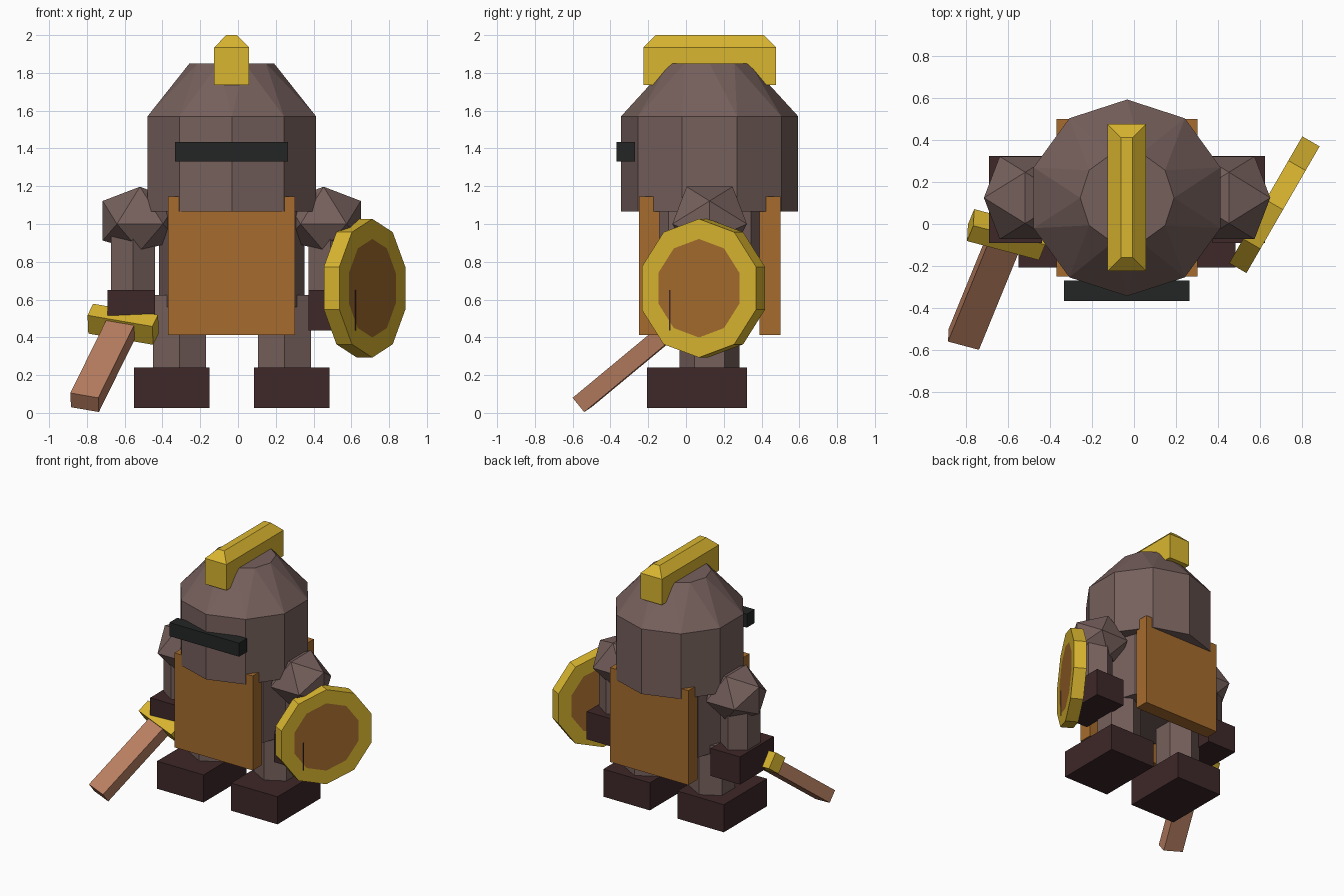
import bpy, bmesh, math
from mathutils import Matrix, Vector

if "Cube" in bpy.data.objects:
    bpy.data.objects.remove(bpy.data.objects["Cube"])


def material(name, rgb):
    lin = [(c / 255 / 12.92) if c < 11 else ((c / 255 + 0.055) / 1.055) ** 2.4 for c in rgb]
    m = bpy.data.materials.new(name)
    m.use_nodes = True
    m.diffuse_color = (*lin, 1)
    m.node_tree.nodes["Principled BSDF"].inputs["Base Color"].default_value = (*lin, 1)
    return m


STEEL = material("dull steel", (118, 96, 92))
GOLD = material("gold", (218, 182, 48))
WOOD = material("orange wood", (166, 108, 46))
LEATHER = material("dark leather", (62, 40, 41))
BLACK = material("visor black", (36, 37, 37))
COPPER = material("copper blade", (186, 128, 98))

MID_X, MID_Y = -0.033, 0.125


def finish(name, bm, *mats):
    bmesh.ops.recalc_face_normals(bm, faces=bm.faces[:])
    me = bpy.data.meshes.new(name)
    bm.to_mesh(me)
    bm.free()
    for m in mats:
        me.materials.append(m)
    ob = bpy.data.objects.new(name, me)
    bpy.context.collection.objects.link(ob)
    return ob


def block(name, mat, x, y, z):
    """Box from its (min, max) ranges."""
    bm = bmesh.new()
    bmesh.ops.create_cube(bm, size=1)
    for v in bm.verts:
        v.co = [sum(r) / 2 + c * (r[1] - r[0]) for c, r in zip(v.co, (x, y, z))]
    return finish(name, bm, mat)


def ring(bm, n, cx, cy, z, rx, ry, turn):
    return [bm.verts.new((cx + rx * math.cos(turn + math.tau * i / n),
                          cy + ry * math.sin(turn + math.tau * i / n), z)) for i in range(n)]


def prism(name, mat, n, cx, rx, ry, z0, z1, turn=math.pi / 2):
    bm = bmesh.new()
    low = ring(bm, n, cx, MID_Y, z0, rx, ry, turn)
    high = ring(bm, n, cx, MID_Y, z1, rx, ry, turn)
    bm.faces.new(low)
    bm.faces.new(high)
    for i in range(n):
        j = (i + 1) % n
        bm.faces.new((low[i], low[j], high[j], high[i]))
    return finish(name, bm, mat)


# Helmet: ten-sided drum with a dome whose top ring is turned half a step
bm = bmesh.new()
n, up = 10, math.pi / 2
low = ring(bm, n, MID_X, MID_Y, 1.065, 0.469, 0.469, up)
mid = ring(bm, n, MID_X, MID_Y, 1.57, 0.469, 0.469, up)
top = ring(bm, n, MID_X, MID_Y, 1.85, 0.224, 0.224, up + math.pi / n)
bm.faces.new(low)
bm.faces.new(top)
for i in range(n):
    j = (i + 1) % n
    bm.faces.new((low[i], low[j], mid[j], mid[i]))
    bm.faces.new((mid[i], mid[j], top[i]))
    bm.faces.new((mid[j], top[j], top[i]))
finish("helmet", bm, STEEL)

block("visor", BLACK, (-0.333, 0.266), (-0.367, -0.27), (1.33, 1.435))

# Crest: bar with its top edges chamfered
bm = bmesh.new()
levels = []
for z, inset in ((1.735, 0), (1.935, 0), (2.0, 0.064)):
    x0, x1, y0, y1 = -0.126 + inset, 0.058 - inset, -0.225 + inset, 0.476 - inset
    levels.append([bm.verts.new((x, y, z)) for x, y in ((x0, y0), (x1, y0), (x1, y1), (x0, y1))])
bm.faces.new(levels[0])
bm.faces.new(levels[-1])
for a, b in zip(levels, levels[1:]):
    for i in range(4):
        j = (i + 1) % 4
        bm.faces.new((a[i], a[j], b[j], b[i]))
finish("crest", bm, GOLD)

# Torso and its two hanging plates
prism("torso", STEEL, 10, MID_X, 0.385, 0.372, 0.56, 1.2, 0)
block("front_plate", WOOD, (-0.37, 0.302), (-0.25, -0.14), (0.412, 1.145))
block("back_plate", WOOD, (-0.37, 0.302), (0.39, 0.5), (0.412, 1.145))

# Limbs, one set for each side
for side, s in (("right", -1), ("left", 1)):
    def span(a, b):
        return tuple(sorted((MID_X + s * a, MID_X + s * b)))

    prism(side + "_leg", STEEL, 6, MID_X + s * 0.278, 0.162, 0.159, 0.2, 0.625)
    block(side + "_boot", LEATHER, span(0.118, 0.517), (-0.207, 0.322), (0.026, 0.24))
    prism(side + "_arm", STEEL, 6, MID_X + s * 0.522, 0.134, 0.155, 0.6, 1.05)
    block(side + "_hand", LEATHER, span(0.407, 0.658), (-0.09, 0.325), (0.435, 0.65))

    # Shoulder: icosahedron resting edge-up, flattened underneath
    bm = bmesh.new()
    a = 0.122
    b = a * 1.618
    for p in (-a, a):
        for q in (-b, b):
            for co in ((0, p, q), (p, q, 0), (q, 0, p)):
                bm.verts.new(co)
    bmesh.ops.convex_hull(bm, input=bm.verts[:])
    for v in bm.verts:
        if v.co.z < 0:
            v.co.z *= 0.72
        v.co += Vector((MID_X + s * 0.486, MID_Y, 1.0))
    finish(side + "_shoulder", bm, STEEL)

# Shield: ten-sided disc, gold rim with flush wooden centres on both sides
bm = bmesh.new()
bmesh.ops.create_cone(bm, cap_ends=True, segments=10, radius1=0.367, radius2=0.367, depth=0.095)
caps = [f for f in bm.faces if len(f.verts) == 10]
for f in caps:
    bmesh.ops.inset_region(bm, faces=[f], thickness=0.101, use_even_offset=True)
    f.material_index = 1
# stand on a corner, facing outward and forward
bm.verts.ensure_lookup_table()
first = bm.verts[0].co
spin = math.pi - math.atan2(first.y, first.x)
bm.transform(Matrix.Translation((0.67, 0.092, 0.66)) @ Matrix.Rotation(math.radians(-30), 4, 'Z')
             @ Matrix.Rotation(math.pi / 2, 4, 'Y') @ Matrix.Rotation(spin, 4, 'Z'))
finish("shield", bm, GOLD, WOOD)

# Sword: blade and guard share one tilted frame
along = Vector((0.30, 0.734, 0.609)).normalized()
across = Vector((0.953, -0.254, -0.165))
across = (across - along * across.dot(along)).normalized()
thick = along.cross(across)
frame = Matrix((across, thick, along)).transposed().to_4x4()
tip = Vector((-0.812, -0.55, 0.055))
for name, mat, size, start in (("sword_blade", COPPER, (0.155, 0.097, 0.74), 0),
                               ("sword_guard", GOLD, (0.36, 0.125, 0.1), 0.63)):
    bm = bmesh.new()
    bmesh.ops.create_cube(bm, size=1)
    bmesh.ops.scale(bm, vec=size, verts=bm.verts[:])
    centre = tip + along * (start + size[2] / 2)
    bm.transform(Matrix.Translation(centre) @ frame)
    finish(name, bm, mat)
